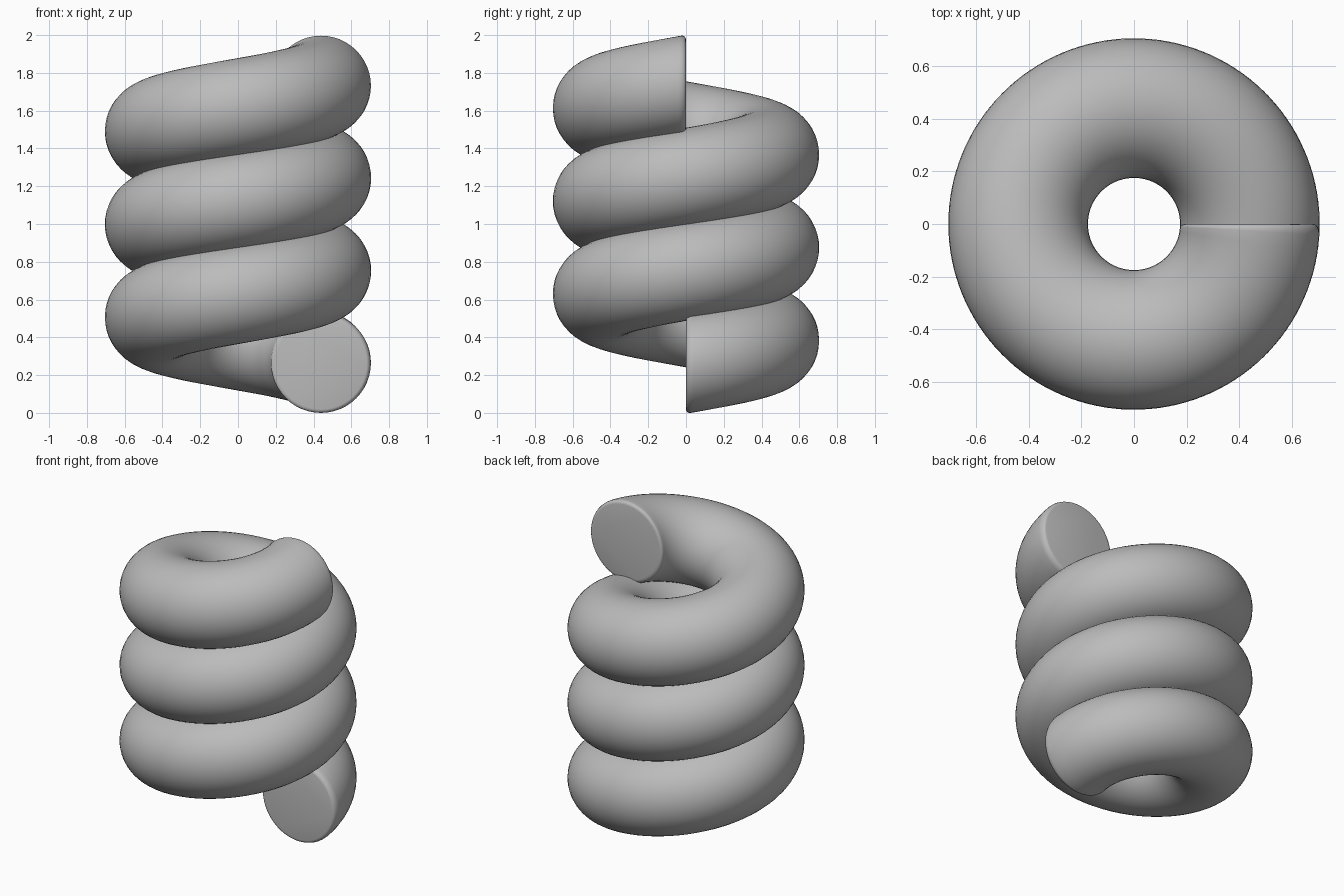
import bpy
import bmesh
from math import sin, cos, pi, radians

if "Cube" in bpy.data.objects:
    bpy.data.objects.remove(bpy.data.objects["Cube"])

COIL_RADIUS = 0.44
TUBE_RADIUS = 0.265
PITCH = 0.492
TURNS = 3
STEPS = 64       # rings per turn
SIDES = 48       # vertices per ring
ROUND_ANGLE = radians(3.4)   # length of the rounded rim at each end
ROUND_DEPTH = 0.024

# Plain grey material
grey = bpy.data.materials.new("plain_grey")
grey.use_nodes = True
colour = (0.5, 0.5, 0.5, 1)
grey.diffuse_color = colour
grey.node_tree.nodes["Principled BSDF"].inputs["Base Color"].default_value = colour

# Ring positions along the helix: rounded rim, body, rounded rim
total = TURNS * 2 * pi
rim = [(ROUND_ANGLE * (1 - cos(k * pi / 8)),
        TUBE_RADIUS - ROUND_DEPTH * (1 - sin(k * pi / 8))) for k in range(5)]
count = TURNS * STEPS
body = [(ROUND_ANGLE + (total - 2 * ROUND_ANGLE) * i / count, TUBE_RADIUS)
        for i in range(1, count)]
stations = rim + body + [(total - a, r) for a, r in reversed(rim)]


def add_ring(bm, angle, radius):
    """Upright circle in the radial plane at the given helix angle."""
    ring = []
    for s in range(SIDES):
        t = 2 * pi * s / SIDES
        reach = COIL_RADIUS + radius * cos(t)
        height = TUBE_RADIUS + PITCH * angle / (2 * pi) + radius * sin(t)
        ring.append(bm.verts.new((reach * cos(angle), reach * sin(angle), height)))
    return ring


# Coil: bridge neighbouring rings and close both ends
bm = bmesh.new()
rings = [add_ring(bm, a, r) for a, r in stations]
for low, high in zip(rings, rings[1:]):
    for s in range(SIDES):
        n = (s + 1) % SIDES
        bm.faces.new((low[s], low[n], high[n], high[s]))
bm.faces.new(rings[0])
bm.faces.new(rings[-1])
bmesh.ops.recalc_face_normals(bm, faces=bm.faces)

# Rest the coil on the ground
lowest = min(v.co.z for v in bm.verts)
bmesh.ops.translate(bm, verts=bm.verts, vec=(0, 0, -lowest))

mesh = bpy.data.meshes.new("coil")
bm.to_mesh(mesh)
bm.free()
mesh.materials.append(grey)
coil = bpy.data.objects.new("coil", mesh)
bpy.context.collection.objects.link(coil)
bpy.context.view_layer.objects.active = coil
coil.select_set(True)
bpy.ops.object.shade_smooth_by_angle(angle=radians(40))
